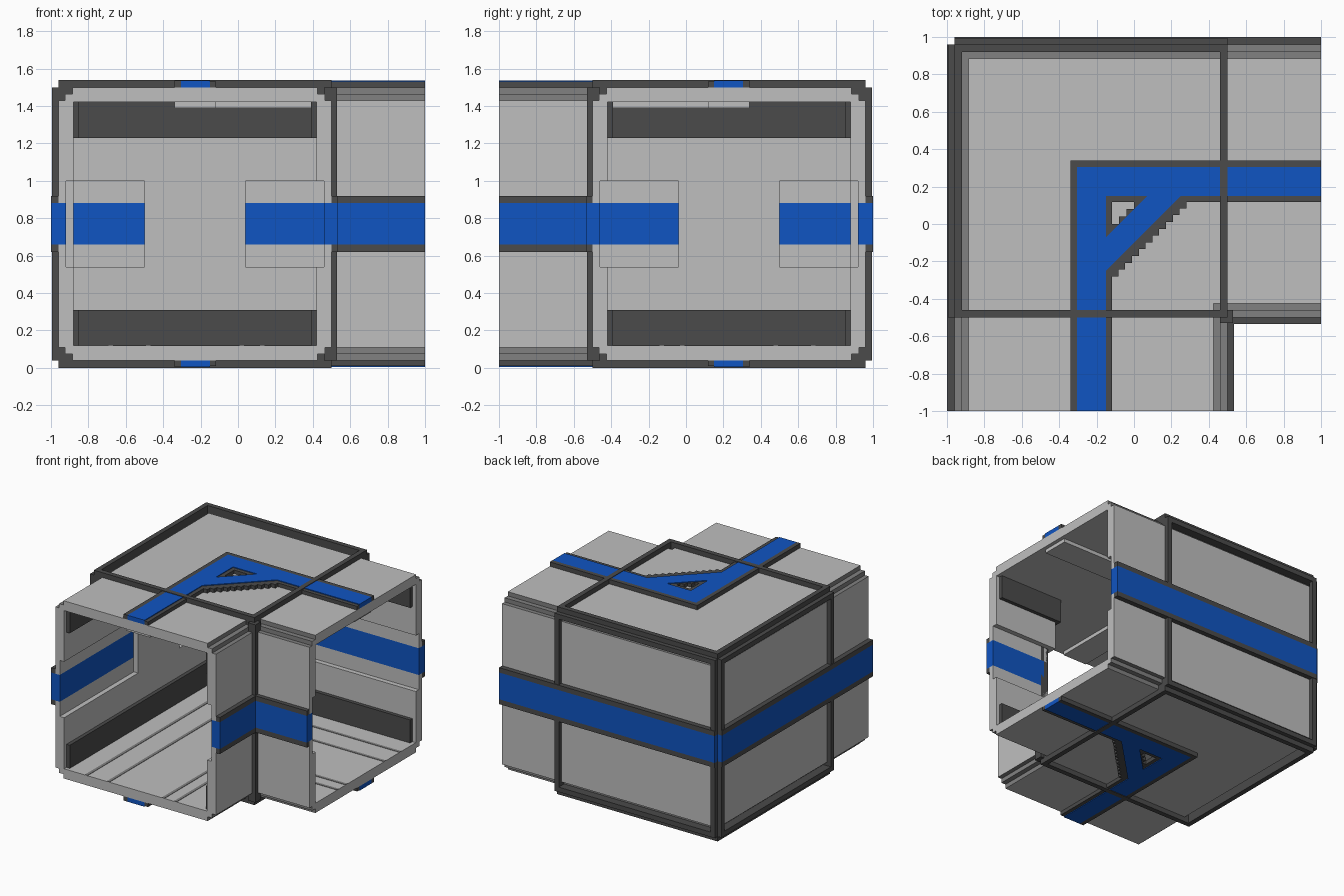
import bpy, bmesh

if "Cube" in bpy.data.objects:
    bpy.data.objects.remove(bpy.data.objects["Cube"], do_unlink=True)

H = 1.54  # total height


def material(name, rgb):
    m = bpy.data.materials.new(name)
    m.use_nodes = True
    m.diffuse_color = (*rgb, 1)
    bsdf = next(n for n in m.node_tree.nodes if n.type == 'BSDF_PRINCIPLED')
    bsdf.inputs["Base Color"].default_value = (*rgb, 1)
    return m


LIGHT = material("light grey", (0.52, 0.52, 0.52))
MID = material("mid grey", (0.22, 0.22, 0.22))
DARK = material("dark grey", (0.07, 0.07, 0.07))
BLUE = material("blue", (0.005, 0.09, 0.54))


def finish(name, bm, mats, rule=None):
    bmesh.ops.recalc_face_normals(bm, faces=bm.faces)
    bm.normal_update()
    if rule:
        for f in bm.faces:
            f.material_index = rule(f.normal, f.calc_center_median())
    me = bpy.data.meshes.new(name)
    bm.to_mesh(me)
    bm.free()
    for m in mats:
        me.materials.append(m)
    ob = bpy.data.objects.new(name, me)
    bpy.context.collection.objects.link(ob)
    return ob


def add_prism(bm, pts, z0, z1):
    """Extrude a plan polygon from z0 to z1."""
    lo = [bm.verts.new((x, y, z0)) for x, y in pts]
    hi = [bm.verts.new((x, y, z1)) for x, y in pts]
    bm.faces.new(lo[::-1])
    bm.faces.new(hi)
    n = len(pts)
    for i in range(n):
        j = (i + 1) % n
        bm.faces.new((lo[i], lo[j], hi[j], hi[i]))


def boxes(name, mats, items, diagonal=True, vertical=True, rule=None):
    """Boxes (x0,x1,y0,y1,z0,z1), mirrored over the corner diagonal and mid height."""
    todo = set(items)
    if diagonal:
        todo |= {(-d, -c, -b, -a, e, f) for a, b, c, d, e, f in todo}
    if vertical:
        todo |= {(a, b, c, d, round(H - f, 4), round(H - e, 4)) for a, b, c, d, e, f in todo}
    bm = bmesh.new()
    for a, b, c, d, e, f in sorted(todo):
        add_prism(bm, [(a, c), (b, c), (b, d), (a, d)], e, f)
    return finish(name, bm, mats, rule)


def plates(name, mats, layers, rule=None):
    """Plan polygons (points, z0, z1), repeated on the underside."""
    bm = bmesh.new()
    for pts, z0, z1 in layers:
        add_prism(bm, pts, z0, z1)
        add_prism(bm, pts, H - z1, H - z0)
    return finish(name, bm, mats, rule)


def ell(i):
    """L-shaped plan inset by i, with open ends kept flush."""
    return [(-.96 + i, -1), (.5 - i, -1), (.5 - i, -.5 + i),
            (1, -.5 + i), (1, .96 - i), (-.96 + i, .96 - i)]


# Floor and roof slabs with stepped mid grey edges
def slab_rule(n, c):
    if c.y < -.99 or c.x > .99 or abs(c.z - H / 2) < .66:
        return 0
    if abs(n.z) > .9 and abs(c.z - H / 2) > .72:
        return 0
    return 1


plates("floor_and_roof", [LIGHT, MID],
       [(ell(.035), 1.42, 1.465), (ell(.075), 1.46, 1.50)], slab_rule)

# Outer and inner walls, thinner in the middle where the recesses run
ledge = lambda n, c: int(abs(n.z) > .9 and abs(c.z - H / 2) > .6)
boxes("outer_walls", [LIGHT, MID], [
    (-.96, -.88, -1, .96, 1.0, 1.43),
    (-.96, -.92, -1, .96, .88, 1.0),
    (-.92, -.88, -.04, .5, .54, 1.0)], rule=ledge)
boxes("inner_walls", [LIGHT, MID], [
    (.42, .5, -1, -.42, 1.0, 1.43),
    (.46, .5, -1, -.46, .88, 1.0)], rule=ledge)

# Blue bands running through the walls, with dark borders outside
boxes("wall_blue_bands", [BLUE], [
    (-1, -.92, -1, .96, .66, .88),
    (.46, .535, -1, -.5, .66, .88)])
boxes("wall_band_borders", [DARK], [
    (-1, -.96, -1, .96, .88, .92),
    (.5, .535, -1, -.5, .88, .92)])

# Dark bars framing the square corner block
boxes("edge_frame", [DARK], [
    (-.995, -.96, -.5, .96, 1.46, 1.50),
    (-.96, -.92, -.5, .96, 1.46, 1.54),
    (-.995, -.96, -.5, -.46, .04, 1.50),
    (-.995, -.96, .92, .96, .04, 1.50),
    (-.96, .5, -.5, -.46, 1.43, 1.54),
    (.46, .53, -.53, -.46, .04, 1.50)])

# Bent blue stripe with borders on the roof and underside
boxes("roof_blue_stripe", [BLUE], [(-.305, -.15, -1, .305, 1.50, 1.536)])
boxes("roof_stripe_borders", [DARK], [
    (-.34, -.305, -1, .34, 1.50, 1.536),
    (-.15, -.118, -1, .15, 1.50, 1.53)])

# Diagonal brace: stepped dark base and blue face
N = 11
S = .40 / N
steps = []
for k in range(N):
    steps += [(-.12 + k * S, -.28 + k * S), (-.12 + (k + 1) * S, -.28 + k * S)]
steps.append((.28, .12))
hole = [(0, .12)]
for k in range(3):
    hole += [(-.04 * k, .12 - .04 * (k + 1)), (-.04 * (k + 1), .12 - .04 * (k + 1))]
plates("brace_base", [DARK], [(steps + hole, 1.50, 1.53)])
plates("brace_face", [BLUE],
       [([(-.15, -.25), (.25, .15), (.07, .15), (-.15, -.07)], 1.50, 1.536)])

# Dark rails along the inside of every wall
boxes("inside_rails", [DARK], [
    (-.88, -.85, -.97, .88, 1.23, 1.42),
    (.39, .42, -.97, -.39, 1.23, 1.42)])

# Ceiling strip and shallow floor strips
boxes("ceiling_strip", [LIGHT], [(-.34, -.12, -.97, .34, 1.39, 1.42)], vertical=False)
boxes("floor_strips", [MID], [
    (x - .012, x + .012, -1, -x, .115, .123) for x in (-.68, -.48, .02, .13)],
    vertical=False)
